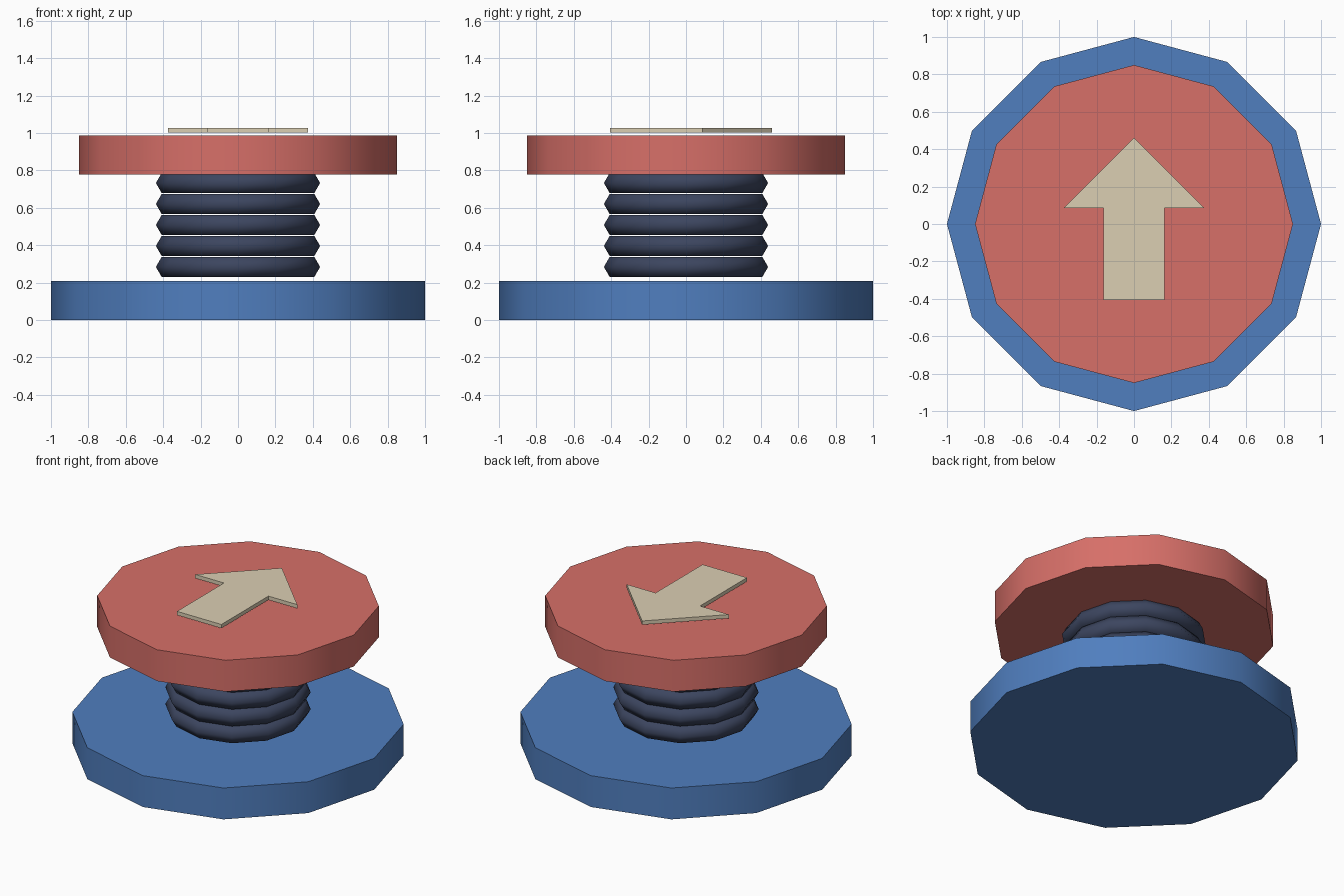
import bpy, bmesh, math

if "Cube" in bpy.data.objects:
    bpy.data.objects.remove(bpy.data.objects["Cube"])


def material(name, rgb):
    m = bpy.data.materials.new(name)
    m.diffuse_color = (*rgb, 1.0)
    m.use_nodes = True
    m.node_tree.nodes["Principled BSDF"].inputs["Base Color"].default_value = m.diffuse_color
    return m


blue = material("blue", (0.08, 0.21, 0.52))
red = material("red", (0.68, 0.16, 0.14))
dark = material("dark_blue", (0.045, 0.06, 0.115))
cream = material("cream", (0.71, 0.62, 0.45))


def finish(name, mat):
    obj = bpy.context.object
    obj.name = name
    obj.data.materials.append(mat)
    return obj


def disc(name, radius, z0, z1, mat):
    # twelve-sided disc with a corner on each axis
    bpy.ops.mesh.primitive_cylinder_add(vertices=12, radius=radius, depth=z1 - z0,
                                        location=(0, 0, (z0 + z1) / 2))
    finish(name, mat)
    bpy.ops.object.shade_smooth_by_angle(angle=math.radians(40))


# base and bounce plate
disc("base", 1.0, 0.0, 0.208, blue)
disc("top_plate", 0.85, 0.778, 0.986, red)

# spring: stacked rings with a hexagonal section
for i in range(5):
    bpy.ops.mesh.primitive_torus_add(major_segments=12, minor_segments=6,
                                     major_radius=0.377, minor_radius=0.062,
                                     location=(0, 0, 0.284 + i * 0.1122))
    finish(f"spring_ring_{i + 1}", dark)
    bpy.ops.object.shade_smooth()

# arrow on top: mirrored half outline, extruded
half = [(0.163, -0.407), (0.163, 0.086), (0.375, 0.086)]
outline = half + [(0, 0.46)] + [(-x, y) for x, y in reversed(half)]
bm = bmesh.new()
face = bm.faces.new([bm.verts.new((x, y, 1.003)) for x, y in outline])
ext = bmesh.ops.extrude_face_region(bm, geom=[face], use_keep_orig=True)
bmesh.ops.translate(bm, vec=(0, 0, 0.025),
                    verts=[g for g in ext["geom"] if isinstance(g, bmesh.types.BMVert)])
bmesh.ops.recalc_face_normals(bm, faces=bm.faces)
mesh = bpy.data.meshes.new("arrow")
bm.to_mesh(mesh)
bm.free()
arrow = bpy.data.objects.new("arrow", mesh)
arrow.data.materials.append(cream)
bpy.context.collection.objects.link(arrow)
